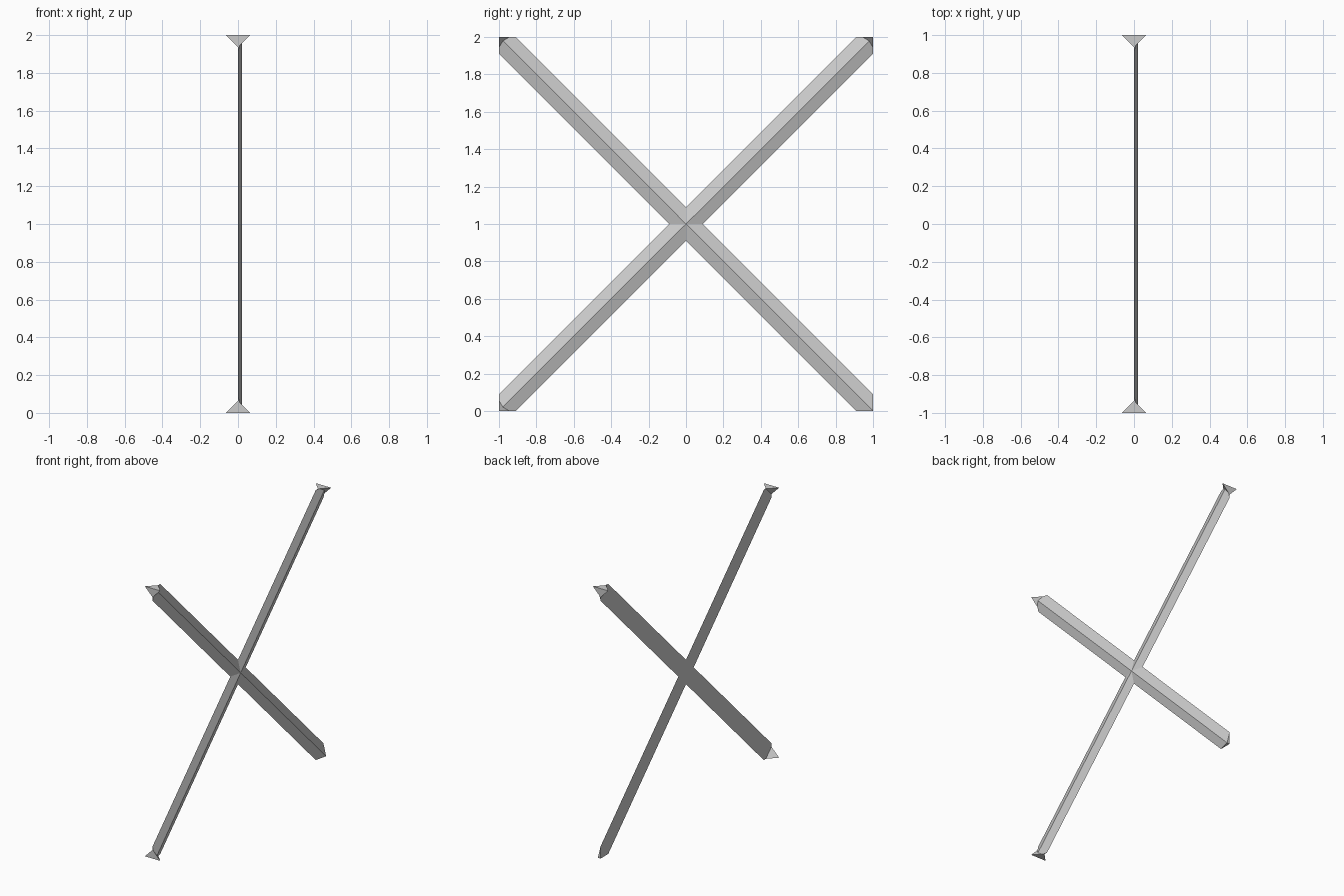
import bpy, bmesh
from math import pi
from mathutils import Matrix, Vector

if "Cube" in bpy.data.objects:
    bpy.data.objects.remove(bpy.data.objects["Cube"])

W = 0.09    # half width of a bar, measured along the frame edge
H = 0.022   # ridge height
CAP = 0.065  # cap reach along the frame edges
CAP_HALF = 0.063  # cap half width

grey = bpy.data.materials.new("light_grey")
grey.use_nodes = True
colour = (0.6, 0.6, 0.6, 1)
grey.diffuse_color = colour
grey.node_tree.nodes["Principled BSDF"].inputs["Base Color"].default_value = colour


def quarter_turn(k):
    return Matrix.Translation((0, 0, 1)) @ Matrix.Rotation(k * pi / 2, 4, "X")


def add_faces(bm, points, faces, matrix):
    verts = [bm.verts.new(matrix @ Vector(p)) for p in points]
    for face in faces:
        bm.faces.new([verts[i] for i in face])


def finish(bm, name):
    bmesh.ops.remove_doubles(bm, verts=bm.verts, dist=0.0005)
    bmesh.ops.recalc_face_normals(bm, faces=bm.faces)
    mesh = bpy.data.meshes.new(name)
    bm.to_mesh(mesh)
    bm.free()
    mesh.materials.append(grey)
    bpy.context.collection.objects.link(bpy.data.objects.new(name, mesh))


# Crossed bars: four ridged arms with flat backs, welded at the middle
arm = [(0, 0, 0), (0, W, 0), (0, 1, 1 - W), (0, 1, 1), (0, 1 - W, 1), (0, 0, W),
       (H, 0, 0), (H, 1, 1)]
arm_faces = [(0, 1, 2, 3, 4, 5), (6, 1, 2, 7), (6, 7, 4, 5), (2, 3, 7), (3, 4, 7)]
bm = bmesh.new()
for k in range(4):
    add_faces(bm, arm, arm_faces, quarter_turn(k))
finish(bm, "crossed_bars")

# Wedge caps on three of the four tips
cap = [(-CAP_HALF, 1, 1), (CAP_HALF, 1, 1), (0, 1, 1 - CAP), (0, 1 - CAP, 1)]
cap_faces = [(0, 1, 2), (0, 1, 3), (0, 2, 3), (1, 2, 3)]
for k, name in enumerate(("back_top_cap", "front_top_cap", "front_bottom_cap")):
    bm = bmesh.new()
    add_faces(bm, cap, cap_faces, quarter_turn(k))
    finish(bm, name)
